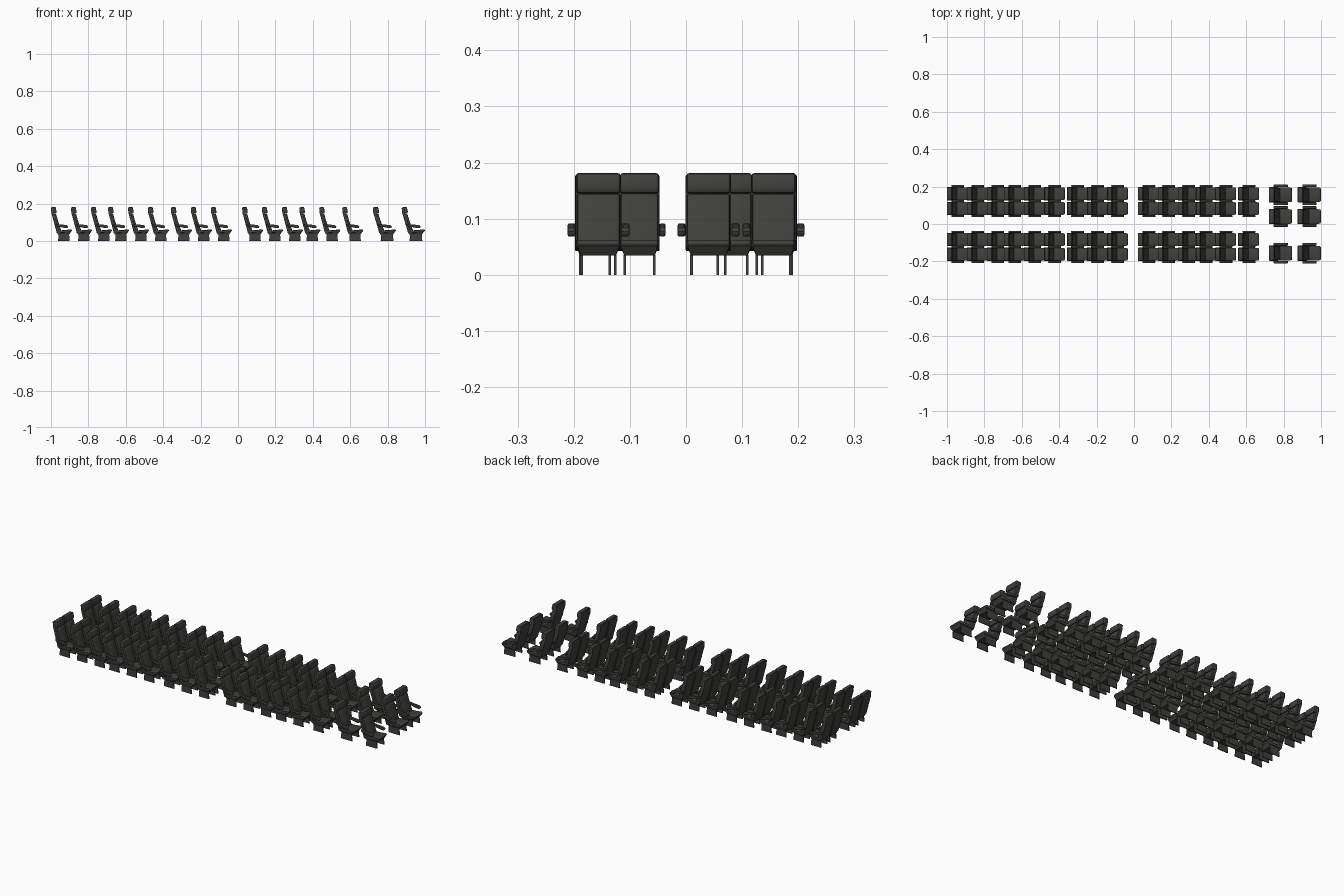
import bpy, bmesh

if "Cube" in bpy.data.objects:
    bpy.data.objects.remove(bpy.data.objects["Cube"])

mat = bpy.data.materials.new("dark_fabric")
mat.diffuse_color = (0.05, 0.05, 0.044, 1)
mat.use_nodes = True
mat.node_tree.nodes["Principled BSDF"].inputs["Base Color"].default_value = mat.diffuse_color


def slab(name, profile, width, bevel, taper=None, sx=1.0):
    """Side profile (x, z) extruded along y; taper(x, z) narrows it per point."""
    bm = bmesh.new()
    rings = []
    for side in (-1, 1):
        rings.append([bm.verts.new((x * sx, side * width / 2 * (taper(x, z) if taper else 1), z))
                      for x, z in profile])
    a, b = rings
    n = len(profile)
    bm.faces.new(a)
    bm.faces.new(b[::-1])
    for i in range(n):
        j = (i + 1) % n
        bm.faces.new((a[j], a[i], b[i], b[j]))
    bmesh.ops.recalc_face_normals(bm, faces=bm.faces[:])
    if bevel:
        edges = [e for e in bm.edges if e.calc_face_angle(0) > 0.6]
        bmesh.ops.bevel(bm, geom=edges, offset=bevel, segments=2, profile=0.5,
                        affect='EDGES', clamp_overlap=True)
    for f in bm.faces:
        f.smooth = True
    for e in bm.edges:
        e.smooth = e.calc_face_angle(0) < 0.6
    me = bpy.data.meshes.new(name)
    bm.to_mesh(me)
    bm.free()
    me.materials.append(mat)
    return me


# side profiles, x measured from the rear of the headrest
SHELL = [(0.000, 0.178), (0.002, 0.150), (0.018, 0.092), (0.031, 0.042),
         (0.044, 0.042), (0.033, 0.092), (0.016, 0.150), (0.010, 0.178)]
BACK_PAD = [(0.012, 0.146), (0.028, 0.092), (0.036, 0.052), (0.056, 0.054),
            (0.045, 0.085), (0.036, 0.112), (0.028, 0.143)]
HEADREST = [(0.004, 0.181), (0.006, 0.150), (0.013, 0.145), (0.028, 0.146),
            (0.030, 0.158), (0.025, 0.181)]
CUSHION = [(0.036, 0.056), (0.036, 0.042), (0.098, 0.045), (0.111, 0.051),
           (0.113, 0.058), (0.106, 0.063), (0.080, 0.058)]
PAN = [(0.032, 0.046), (0.036, 0.034), (0.098, 0.034), (0.108, 0.050)]
LEG = [(0.038, 0.0), (0.100, 0.0), (0.097, 0.036), (0.041, 0.036)]
CROSSBAR = [(0.060, 0.026), (0.078, 0.026), (0.078, 0.035), (0.060, 0.035)]
ARM = [(0.022, 0.092), (0.026, 0.080), (0.074, 0.069), (0.088, 0.068),
       (0.093, 0.077), (0.084, 0.085), (0.050, 0.088)]


def seat_parts(kind, w, sx):
    """Meshes for one seat class, with the y offsets each is placed at."""
    leg_y = w * 0.37
    return [
        ("back_shell", slab(kind + "_back_shell", SHELL, w, 0.002, None, sx), (0,)),
        ("back_pad", slab(kind + "_back_pad", BACK_PAD, w * 0.94, 0.004, None, sx), (0,)),
        ("headrest", slab(kind + "_headrest", HEADREST, w * 0.96, 0.004, None, sx), (0,)),
        ("seat_cushion", slab(kind + "_seat_cushion", CUSHION, w, 0.004,
                              lambda x, z: 0.86 if x > 0.108 else 1, sx), (0,)),
        ("seat_pan", slab(kind + "_seat_pan", PAN, w * 0.96, 0,
                          lambda x, z: 0.78 if z < 0.04 else 0.95, sx), (0,)),
        ("leg", slab(kind + "_leg", LEG, 0.005, 0, None, sx), (-leg_y, leg_y)),
    ]


def place(name, mesh, x, y):
    ob = bpy.data.objects.new(name, mesh)
    ob.location = (x, y, 0)
    bpy.context.collection.objects.link(ob)


def place_seat(kind, parts, x, y):
    for name, mesh, offsets in parts:
        for dy in offsets:
            place(f"{kind}_{name}", mesh, x, y + dy)


# standard rows: pairs either side of the aisle with a shared middle armrest
std = seat_parts("standard", 0.071, 1.0)
std_arm = slab("standard_armrest", ARM, 0.011, 0.003)
std_rows = [-1.0, -0.893, -0.786, -0.695, -0.588, -0.482, -0.359, -0.252, -0.145,
            0.022, 0.128, 0.235, 0.328, 0.434, 0.557]
for x in std_rows:
    for side in (-1, 1):
        for y in (0.083, 0.162):
            place_seat("standard", std, x, side * y)
        for y in (0.042, 0.1225, 0.203):
            place("standard_armrest", std_arm, x, side * y)

# wide rows at the front: single seats, each with its own armrests
wide = seat_parts("wide", 0.081, 1.106)
wide_arm = slab("wide_armrest", ARM, 0.014, 0.003, None, 1.106)
for x in (0.721, 0.875):
    for y in (-0.156, 0.040, 0.156):
        place_seat("wide", wide, x, y)
        for dy in (-0.048, 0.048):
            place("wide_armrest", wide_arm, x, y + dy)
